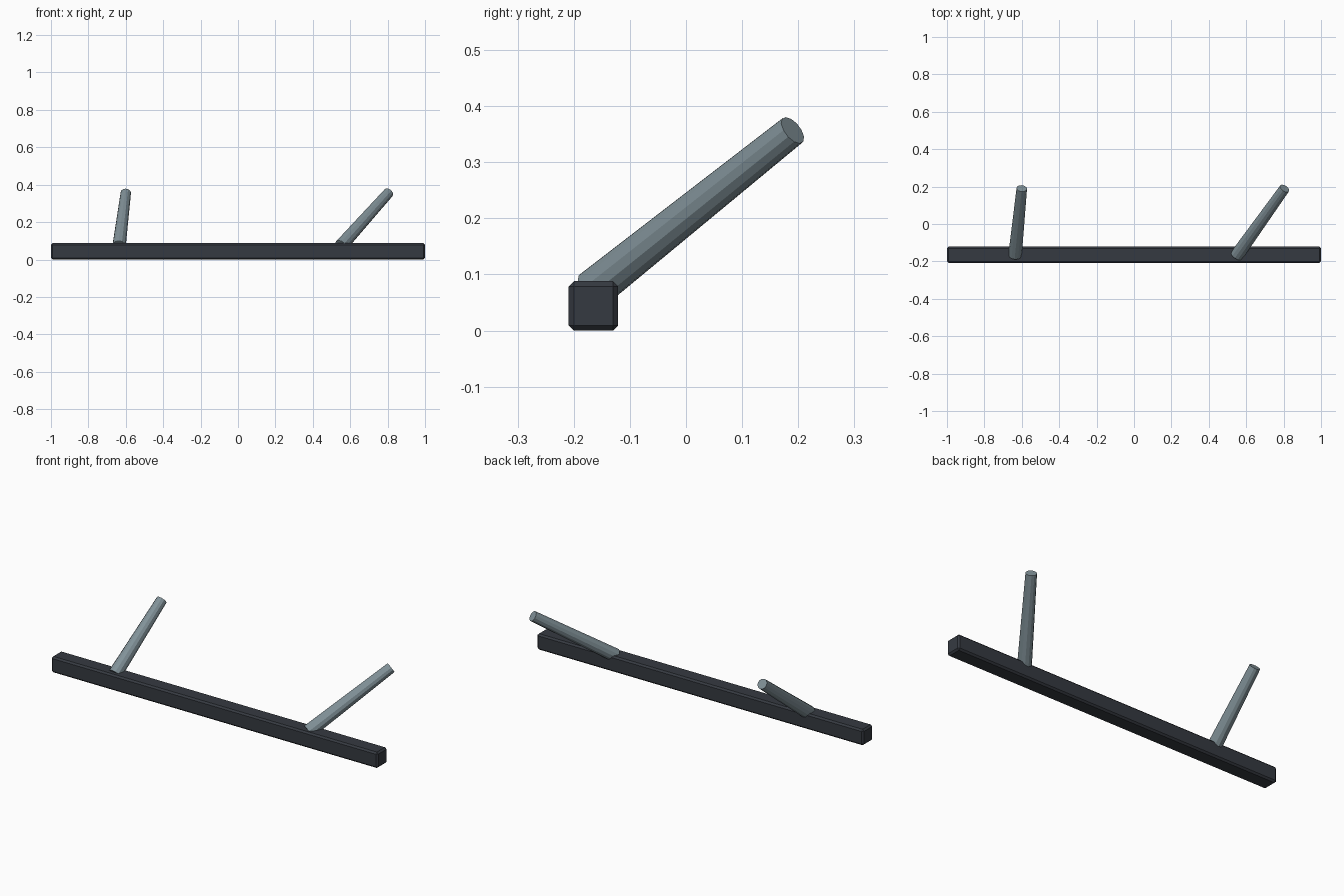
import bpy
from mathutils import Vector

if "Cube" in bpy.data.objects:
    bpy.data.objects.remove(bpy.data.objects["Cube"])


def material(name, color):
    m = bpy.data.materials.new(name)
    m.diffuse_color = (*color, 1)
    m.use_nodes = True
    m.node_tree.nodes["Principled BSDF"].inputs["Base Color"].default_value = m.diffuse_color
    return m


dark = material("charcoal", (0.036, 0.042, 0.053))
steel = material("grey_blue_steel", (0.22, 0.285, 0.315))

# Long square bar with chamfered edges
bpy.ops.mesh.primitive_cube_add(size=1, location=(0, -0.165, 0.044))
bar = bpy.context.object
bar.name = "bar"
bar.scale = (2.0, 0.088, 0.088)
bpy.ops.object.transform_apply(location=False, rotation=False, scale=True)
bevel = bar.modifiers.new("chamfer", 'BEVEL')
bevel.width = 0.009
bevel.segments = 1
bar.data.materials.append(dark)


def peg(name, base, tip):
    """Tapered rod running from base to tip."""
    base, tip = Vector(base), Vector(tip)
    axis = tip - base
    bpy.ops.mesh.primitive_cone_add(vertices=12, radius1=0.036, radius2=0.028,
                                    depth=axis.length, location=(base + tip) / 2)
    ob = bpy.context.object
    ob.name = name
    ob.rotation_euler = axis.to_track_quat('Z', 'Y').to_euler()
    ob.data.materials.append(steel)


# Two pegs leaning up and back
peg("left_peg", (-0.636, -0.167, 0.072), (-0.60, 0.19, 0.357))
peg("right_peg", (0.55, -0.167, 0.072), (0.805, 0.19, 0.357))
